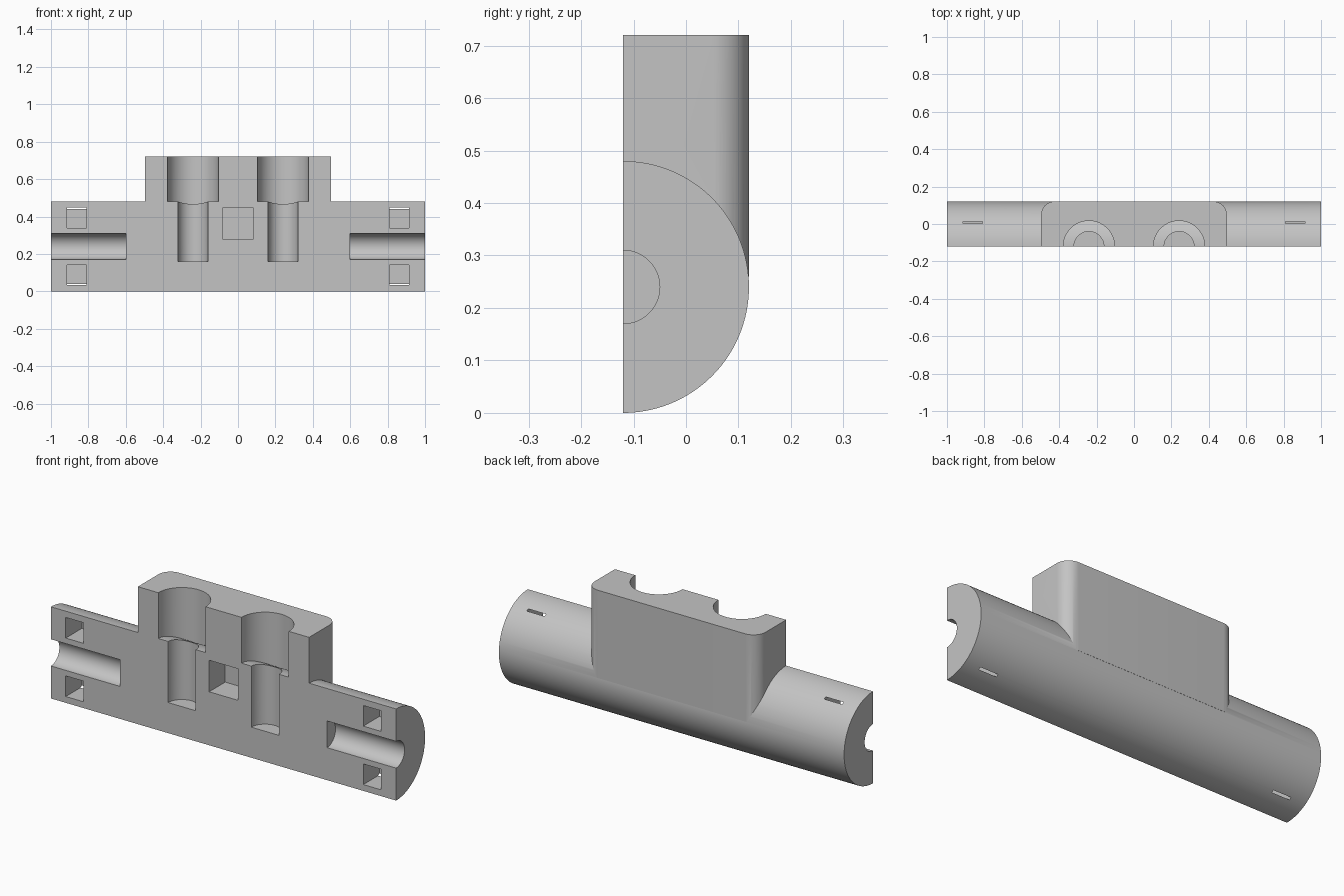
import bpy, bmesh, math
from mathutils import Matrix, Vector

default = bpy.data.objects.get("Cube")
if default:
    bpy.data.objects.remove(default, do_unlink=True)

FRONT = -0.12    # section plane, which holds every bore axis
AXIS_Z = 0.24    # height of the main axis

grey = bpy.data.materials.new("light_grey")
grey.use_nodes = True
grey.diffuse_color = (0.55, 0.55, 0.55, 1)
grey.node_tree.nodes["Principled BSDF"].inputs["Base Color"].default_value = grey.diffuse_color


def to_object(name, bm):
    mesh = bpy.data.meshes.new(name)
    bmesh.ops.recalc_face_normals(bm, faces=bm.faces)
    bm.to_mesh(mesh)
    bm.free()
    mesh.materials.append(grey)
    obj = bpy.data.objects.new(name, mesh)
    bpy.context.collection.objects.link(obj)
    return obj


def box(name, low, high, corner=0):
    """Box between two corners, with optional rounded upright back edges."""
    low, high = Vector(low), Vector(high)
    bm = bmesh.new()
    bmesh.ops.create_cube(bm, size=1)
    for v in bm.verts:
        v.co = (low + high) / 2 + v.co * (high - low)
    if corner:
        edges = [e for e in bm.edges
                 if all(v.co.y > high.y - 0.001 for v in e.verts)
                 and abs(e.verts[0].co.z - e.verts[1].co.z) > 0.01]
        bmesh.ops.bevel(bm, geom=edges, offset=corner, segments=16,
                        profile=0.5, affect='EDGES')
    return to_object(name, bm)


def rod(name, radius, start, end, along="X", offset=0, sides=96):
    """Cylinder on the section plane, along x or upright at x = offset."""
    bm = bmesh.new()
    bmesh.ops.create_cone(bm, cap_ends=True, segments=sides, radius1=radius,
                          radius2=radius, depth=abs(end - start))
    middle = (start + end) / 2
    if along == "X":
        place = Matrix.Translation((middle, FRONT, AXIS_Z)) @ Matrix.Rotation(math.pi / 2, 4, 'Y')
    else:
        place = Matrix.Translation((offset, FRONT, middle))
    bm.transform(place)
    return to_object(name, bm)


def combine(target, tool, operation='DIFFERENCE'):
    mod = target.modifiers.new(operation.lower(), 'BOOLEAN')
    mod.operation, mod.solver, mod.object = operation, 'EXACT', tool
    bpy.context.view_layer.objects.active = target
    bpy.ops.object.modifier_apply(modifier=mod.name)
    bpy.data.objects.remove(tool, do_unlink=True)


# Raised port block; the wide ports run down to the round body
block = box("port_block", (-0.496, -0.4, 0.26), (0.496, 0.12, 0.72), corner=0.07)
for side in (-1, 1):
    combine(block, rod("wide_port", 0.137, 0.1, 0.9, "Z", side * 0.241))

# Round body joined with the block
body = rod("valve_body", 0.24, -1, 1, sides=160)
combine(body, block, 'UNION')

for side in (-1, 1):
    # Upright narrow bore, then the stepped bore from the end
    combine(body, rod("narrow_bore", 0.08, 0.16, 0.9, "Z", side * 0.241))
    combine(body, rod("inner_bore", 0.06, side * 0.12, side * 0.65))
    combine(body, rod("end_bore", 0.07, side * 0.6, side * 1.1))
    # Square sockets above and below the end bore
    for z in (0.087, 0.393):
        x = side * 0.862
        combine(body, box("end_socket", (x - 0.052, -0.5, z - 0.054),
                          (x + 0.052, 0.013, z + 0.054)))

# Larger square socket in the middle
combine(body, box("middle_socket", (-0.083, -0.5, 0.28), (0.083, 0.013, 0.445)))

# Flat section face
combine(body, box("front_half", (-1.5, -1, -0.5), (1.5, FRONT, 1.5)))

bpy.ops.object.select_all(action='DESELECT')
body.select_set(True)
bpy.context.view_layer.objects.active = body
bpy.ops.object.shade_smooth_by_angle(angle=math.radians(25))
